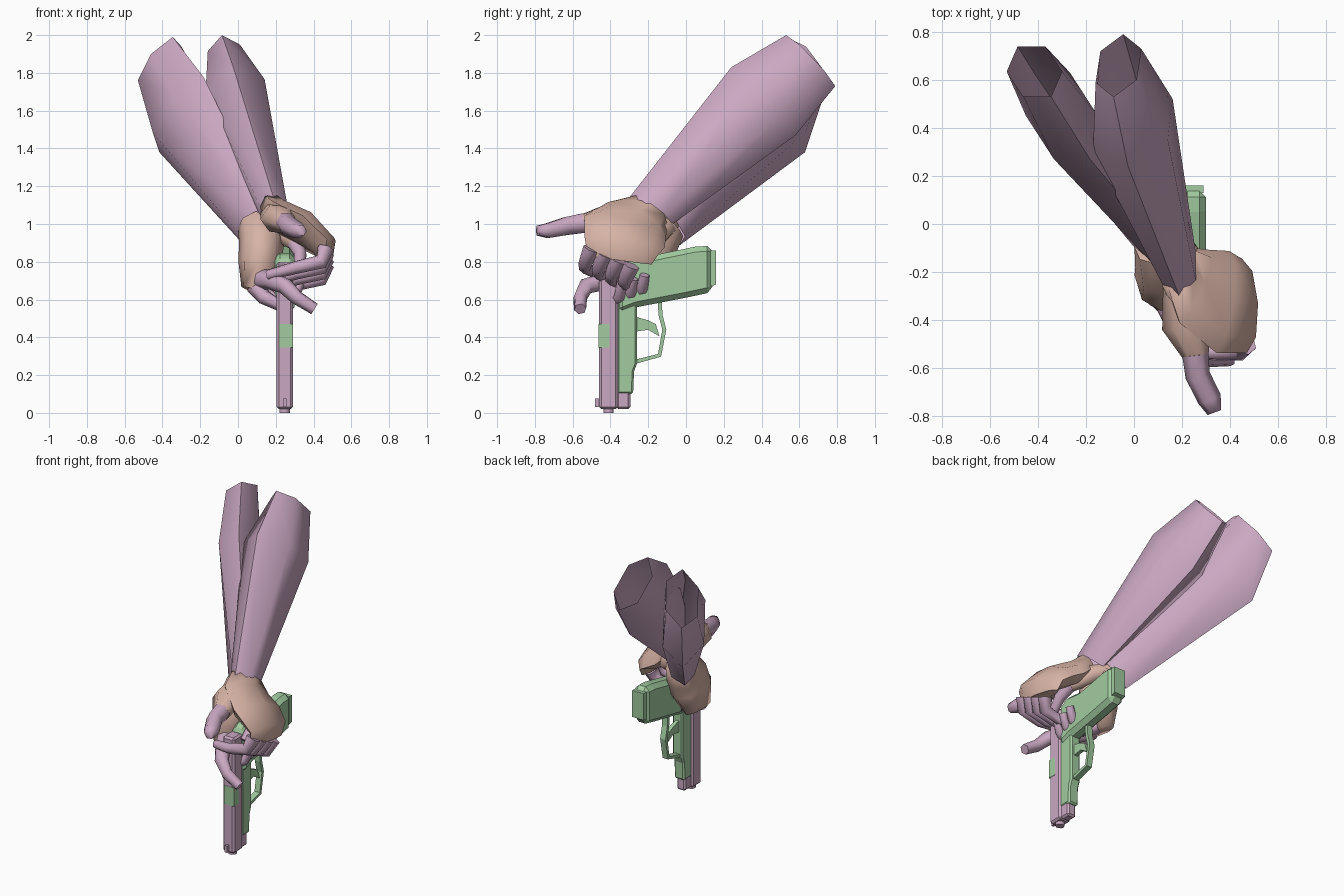
import bpy, bmesh, math
from mathutils import Vector

cube = bpy.data.objects.get("Cube")
if cube:
    bpy.data.objects.remove(cube)


def material(name, rgb):
    m = bpy.data.materials.new(name)
    m.use_nodes = True
    m.diffuse_color = (*rgb, 1)
    m.node_tree.nodes["Principled BSDF"].inputs["Base Color"].default_value = (*rgb, 1)
    return m


MAUVE = material("mauve", (0.59, 0.39, 0.54))
TAN = material("tan", (0.68, 0.45, 0.38))
GREEN = material("sage green", (0.36, 0.6, 0.35))


def finish(name, bm, mat, smooth=None, bevel=0):
    bmesh.ops.recalc_face_normals(bm, faces=bm.faces)
    mesh = bpy.data.meshes.new(name)
    bm.to_mesh(mesh)
    bm.free()
    mesh.materials.append(mat)
    ob = bpy.data.objects.new(name, mesh)
    bpy.context.collection.objects.link(ob)
    if bevel:
        mod = ob.modifiers.new("bevel", 'BEVEL')
        mod.width, mod.segments = bevel, 1
    if smooth:
        bpy.ops.object.select_all(action='DESELECT')
        ob.select_set(True)
        bpy.context.view_layer.objects.active = ob
        bpy.ops.object.shade_smooth_by_angle(angle=math.radians(smooth))
    return ob


def skin(name, frames, mat, sides=6, smooth=75, turn=0.0, closed=True):
    """Skin elliptical rings; each frame is (centre, first half axis, second half axis)."""
    bm = bmesh.new()
    rings = []
    for c, u, v in frames:
        angles = [math.tau * (k + turn) / sides for k in range(sides)]
        rings.append([bm.verts.new(Vector(c) + Vector(u) * math.cos(a) + Vector(v) * math.sin(a))
                      for a in angles])
    for r, s in zip(rings, rings[1:]):
        for k in range(sides):
            n = (k + 1) % sides
            bm.faces.new((r[k], r[n], s[n], s[k]))
    if closed:
        bm.faces.new(rings[0])
        bm.faces.new(rings[-1])
    return finish(name, bm, mat, smooth)


def loft(name, stations, wide, mat, **options):
    """Skin rings square to a path; each station is (centre, wide radius, thin radius)."""
    pts = [Vector(s[0]) for s in stations]
    frames = []
    for i, (c, a, b) in enumerate(stations):
        t = (pts[min(i + 1, len(pts) - 1)] - pts[max(i - 1, 0)]).normalized()
        u = Vector(wide)
        u = (u - t * u.dot(t)).normalized()
        frames.append((c, u * a, t.cross(u) * b))
    return skin(name, frames, mat, **options)


def plate(name, profile, x0, x1, mat, bevel=0):
    """Extrude a (y, z) profile across the width."""
    bm = bmesh.new()
    f = bm.faces.new([bm.verts.new((x0, y, z)) for y, z in profile])
    ext = bmesh.ops.extrude_face_region(bm, geom=[f])["geom"]
    bmesh.ops.translate(bm, vec=(x1 - x0, 0, 0),
                        verts=[g for g in ext if isinstance(g, bmesh.types.BMVert)])
    return finish(name, bm, mat, None, bevel)


def box(name, x, y, z, mat, bevel=0):
    return plate(name, [(y[0], z[0]), (y[1], z[0]), (y[1], z[1]), (y[0], z[1])], *x, mat, bevel)


def finger(name, path, r):
    n = len(path) - 1
    loft(name, [(p, r * (1 - 0.4 * i / n), r * (1 - 0.4 * i / n)) for i, p in enumerate(path)],
         (0, 1, 0.3), MAUVE)


# Forearms, each flaring to an open elbow end
skin("left_forearm", [((0.188, -0.185, 1.07), (0, 0.115, -0.07), (0.08, 0.01, 0.02)),
                      ((-0.005, 0.41, 1.65), (0.02, 0.17, -0.18), (0.18, 0.03, 0.03)),
                      ((-0.065, 0.66, 1.865), (0.02, 0.13, -0.135), (0.098, 0.006, 0.02))],
     MAUVE, closed=False)
skin("right_forearm", [((0.1, -0.09, 0.98), (0.08, 0.03, 0.05), (0.03, -0.08, 0.08)),
                       ((-0.3, 0.45, 1.58), (0.15, 0, 0.1), (0.048, -0.208, 0.173)),
                       ((-0.415, 0.635, 1.85), (0.115, 0, 0.09), (0.014, -0.121, 0.11))],
     MAUVE, closed=False)

# Left hand: palm arching over to the knuckles
loft("left_palm", [((0.188, -0.185, 1.07), 0.125, 0.075),
                   ((0.25, -0.26, 1.02), 0.19, 0.075),
                   ((0.37, -0.325, 0.96), 0.23, 0.08),
                   ((0.46, -0.34, 0.88), 0.2, 0.065),
                   ((0.455, -0.35, 0.81), 0.17, 0.045)], (0, 1, -0.3), TAN, sides=8)
loft("left_thumb_base", [((0.19, -0.24, 1.06), 0.07, 0.06),
                         ((0.215, -0.42, 1.03), 0.1, 0.08),
                         ((0.26, -0.55, 1.0), 0.055, 0.055)], (1, 0, 0), TAN)
loft("left_thumb", [((0.255, -0.54, 1.005), 0.055, 0.06),
                    ((0.265, -0.63, 0.99), 0.052, 0.055),
                    ((0.315, -0.73, 0.965), 0.05, 0.045),
                    ((0.335, -0.785, 0.965), 0.03, 0.03)], (1, 0, 0), MAUVE)
for i, label in enumerate(("index", "middle", "ring", "little")):
    y = -0.5 + 0.07 * i
    drop = 0.03 * i
    finger("left_%s_finger" % label, [(0.465, y, 0.87 - drop), (0.44, y - 0.03, 0.8 - drop),
                                      (0.31, y - 0.035, 0.77 - drop),
                                      (0.16 + drop, y + 0.04, 0.73 - drop)], 0.047)

# Right hand: palm along the far side of the grip
loft("right_palm", [((0.1, -0.09, 1.0), 0.1, 0.1),
                    ((0.125, -0.18, 0.9), 0.14, 0.12),
                    ((0.115, -0.22, 0.78), 0.145, 0.115),
                    ((0.075, -0.23, 0.65), 0.11, 0.06)], (0, 1, -0.3), TAN, sides=8)
loft("right_thumb_base", [((0.12, -0.1, 1.0), 0.07, 0.06),
                          ((0.22, -0.14, 0.96), 0.07, 0.06),
                          ((0.31, -0.24, 0.9), 0.05, 0.05)], (0, 1, 0), TAN)
finger("right_thumb", [(0.3, -0.23, 0.91), (0.33, -0.31, 0.84), (0.32, -0.39, 0.77)], 0.045)
for i, label in enumerate(("middle", "ring", "little")):
    y = -0.29 + 0.06 * i
    z = 0.02 * i
    finger("right_%s_finger" % label, [(0.085, y, 0.67 + z), (0.14, y - 0.06, 0.61 + z),
                                       (0.21, y - 0.09, 0.575 + z), (0.3, y - 0.06, 0.62 + z),
                                       (0.33, y - 0.05, 0.69 + z)], 0.045)
finger("right_index_finger", [(0.12, -0.3, 0.71), (0.18, -0.42, 0.7), (0.25, -0.53, 0.67),
                              (0.31, -0.56, 0.61), (0.405, -0.56, 0.55)], 0.055)

# Slide, muzzle and sight
box("slide", (0.205, 0.29), (-0.46, -0.36), (0.02, 0.8), MAUVE, 0.012)
box("recoil_housing", (0.215, 0.28), (-0.37, -0.295), (0.02, 0.12), MAUVE, 0.012)
loft("barrel", [((0.247, -0.41, 0), 0.028, 0.028), ((0.247, -0.41, 0.06), 0.028, 0.028)],
     (1, 0, 0), MAUVE, sides=10)
box("front_sight", (0.238, 0.256), (-0.482, -0.455), (0.03, 0.075), MAUVE)
box("ejection_port", (0.217, 0.292), (-0.462, -0.405), (0.345, 0.47), GREEN)

# Frame, grip and magazine base
plate("frame", [(-0.365, 0.1), (-0.28, 0.1), (-0.275, 0.22), (-0.26, 0.26), (-0.26, 0.6),
                (-0.365, 0.8)], 0.21, 0.285, GREEN, 0.01)
plate("grip", [(-0.365, 0.52), (-0.26, 0.56), (0, 0.61), (0.14, 0.64), (0.14, 0.885),
               (0.05, 0.88), (-0.17, 0.835), (-0.3, 0.85), (-0.365, 0.8)],
      0.195, 0.3, GREEN, 0.028)
plate("magazine_base", [(0.13, 0.67), (0.16, 0.68), (0.16, 0.86), (0.13, 0.86)],
      0.205, 0.29, GREEN)

# Trigger guard and trigger
guard = [(-0.27, 0.27), (-0.14, 0.305), (-0.115, 0.44), (-0.135, 0.52), (-0.14, 0.61)]
loft("trigger_guard", [((0.247, y, z), 0.028, 0.015) for y, z in guard], (1, 0, 0),
     GREEN, sides=4, smooth=None, turn=0.5)
plate("trigger", [(-0.27, 0.51), (-0.27, 0.43), (-0.2, 0.44), (-0.14, 0.405), (-0.16, 0.47),
                  (-0.2, 0.49)], 0.235, 0.26, GREEN)
